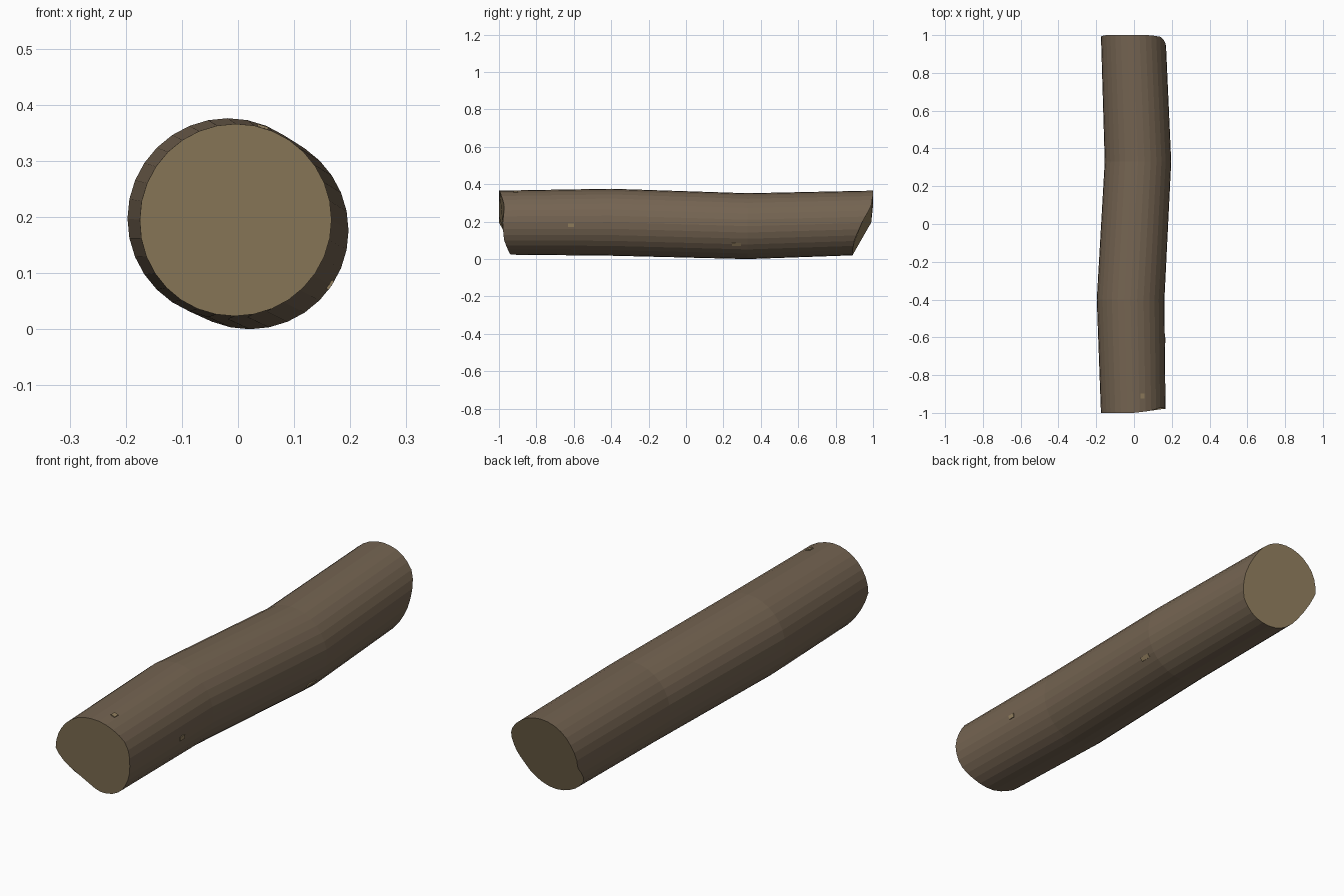
import bpy, bmesh, math
from mathutils import Vector, Matrix

cube = bpy.data.objects.get("Cube")
if cube:
    bpy.data.objects.remove(cube, do_unlink=True)


def material(name, rgb):
    m = bpy.data.materials.new(name)
    m.use_nodes = True
    m.diffuse_color = (*rgb, 1)
    m.node_tree.nodes["Principled BSDF"].inputs["Base Color"].default_value = (*rgb, 1)
    return m


bark = material("brown bark", (0.175, 0.127, 0.083))
wood = material("pale cut wood", (0.29, 0.215, 0.115))

SIDES = 32
# Bends along the trunk: y, centre x, centre z, radius
BENDS = [(-1, -0.004, 0.195, 0.171), (-0.4, -0.018, 0.197, 0.179),
         (0.33, 0.021, 0.176, 0.176), (1, -0.004, 0.195, 0.171)]
# How far each end is chipped back, every 30 degrees from +x over the top
FRONT_CHIP = [0.02, 0.03, 0.01, 0, 0, 0, 0, 0.05, 0.09, 0.065, 0.05, 0.025]
BACK_CHIP = [0.06, 0.01, 0, 0, 0, 0, 0.01, 0.09, 0.11, 0.11, 0.11, 0.10]


def chip(table, angle):
    t = angle / math.tau * len(table)
    i = int(t)
    a, b = table[i % len(table)], table[(i + 1) % len(table)]
    return a + (b - a) * (t - i)


def surface(y, angle):
    """Point on the bark at length y and angle around the trunk."""
    for a, b in zip(BENDS, BENDS[1:]):
        if y <= b[0]:
            break
    t = (y - a[0]) / (b[0] - a[0])
    x, z, r = (p + (q - p) * t for p, q in zip(a[1:], b[1:]))
    return Vector((x + r * math.cos(angle), y, z + r * math.sin(angle)))


def add_object(name, bm, mats):
    mesh = bpy.data.meshes.new(name)
    bm.to_mesh(mesh)
    bm.free()
    for m in mats:
        mesh.materials.append(m)
    obj = bpy.data.objects.new(name, mesh)
    bpy.context.collection.objects.link(obj)
    return obj


# Bent trunk with chipped ends
bm = bmesh.new()
rings = []
for k, bend in enumerate(BENDS):
    ring = []
    for i in range(SIDES):
        angle = math.tau * i / SIDES
        y = bend[0]
        if k == 0:
            y += chip(FRONT_CHIP, angle)
        elif k == len(BENDS) - 1:
            y -= chip(BACK_CHIP, angle)
        ring.append(bm.verts.new(surface(y, angle)))
    rings.append(ring)
for lower, upper in zip(rings, rings[1:]):
    for i in range(SIDES):
        j = (i + 1) % SIDES
        bm.faces.new((lower[i], upper[i], upper[j], lower[j]))
# Sawn ends
for ring in (rings[0], rings[-1][::-1]):
    bm.faces.new(ring).material_index = 1
bmesh.ops.recalc_face_normals(bm, faces=bm.faces)
add_object("log_trunk", bm, (bark, wood))


# Small bare patches where the bark is worn
def bare_patch(name, y, degrees, length, width):
    angle = math.radians(degrees)
    normal = Vector((math.cos(angle), 0, math.sin(angle)))
    along = Vector((0, 1, 0))
    frame = Matrix((along, normal.cross(along), normal)).transposed().to_4x4()
    frame.translation = surface(y, angle)
    bm = bmesh.new()
    bmesh.ops.create_cube(bm, size=1, matrix=frame @ Matrix.Diagonal((length, width, 0.006, 1)))
    add_object(name, bm, (wood,))


bare_patch("side_patch", -0.615, -5, 0.03, 0.018)
bare_patch("low_patch", 0.27, -34, 0.05, 0.018)
bare_patch("top_patch", -0.91, 73, 0.025, 0.02)
